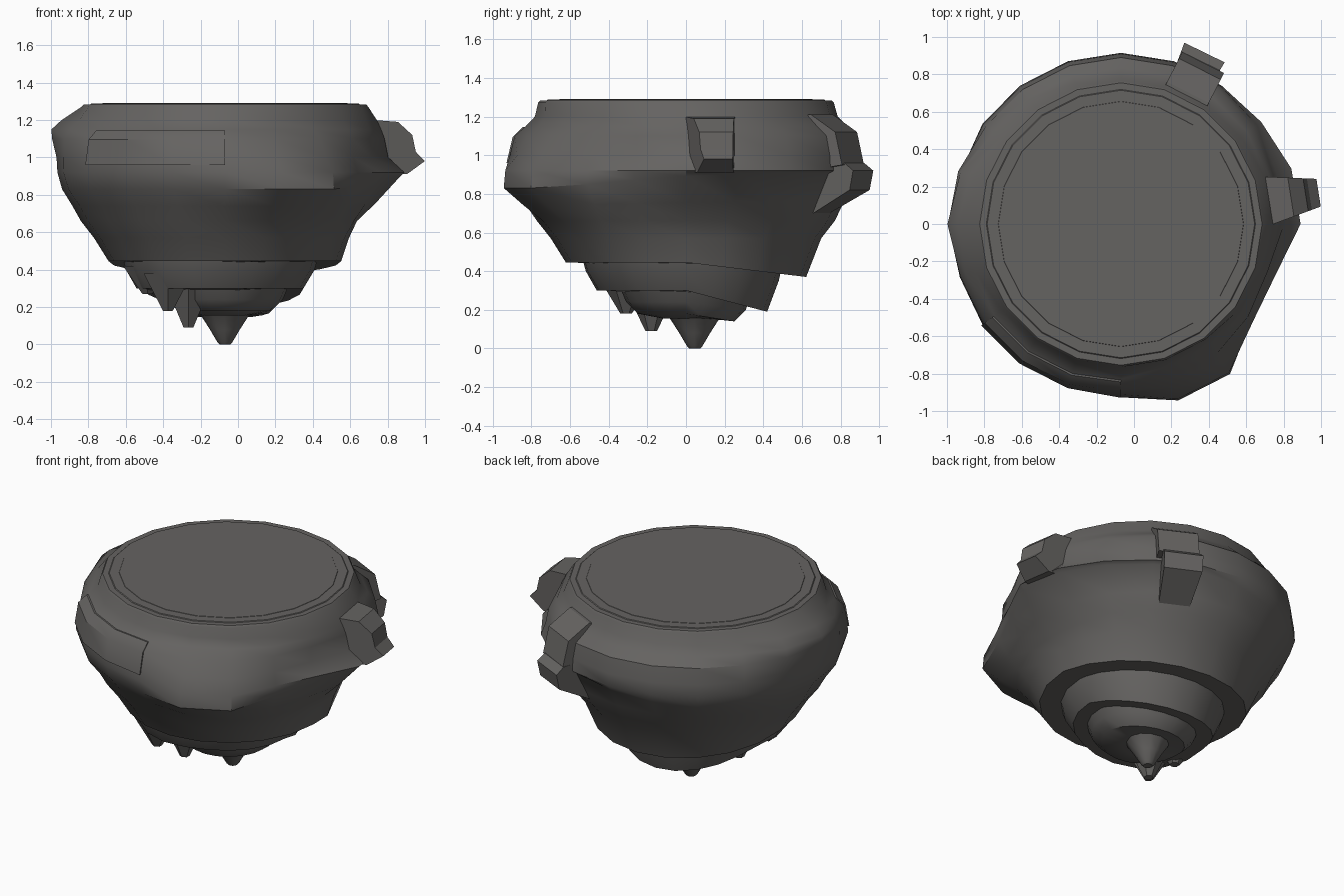
import bpy, bmesh, math
from mathutils import Vector

if "Cube" in bpy.data.objects:
    bpy.data.objects.remove(bpy.data.objects["Cube"])

CX, N = -0.07, 20

stone = bpy.data.materials.new("dark_grey_stone")
stone.diffuse_color = (0.13, 0.125, 0.12, 1)
stone.use_nodes = True
stone.node_tree.nodes["Principled BSDF"].inputs["Base Color"].default_value = stone.diffuse_color


def finish(name, bm, angle=35):
    bmesh.ops.recalc_face_normals(bm, faces=bm.faces)
    me = bpy.data.meshes.new(name)
    bm.to_mesh(me)
    bm.free()
    me.materials.append(stone)
    ob = bpy.data.objects.new(name, me)
    bpy.context.collection.objects.link(ob)
    bpy.ops.object.select_all(action='DESELECT')
    ob.select_set(True)
    bpy.context.view_layer.objects.active = ob
    bpy.ops.object.shade_smooth_by_angle(angle=math.radians(angle))


def bump(a, centre, width):
    """Smooth hill from 1 at the centre angle to 0 at +-width."""
    d = abs((a - centre + 180) % 360 - 180)
    return 0.5 + 0.5 * math.cos(math.pi * d / width) if d < width else 0.0


def ring_radius(ring, hills, a):
    return ring[1] + sum(k * bump(a, *h) for k, h in zip(ring[3:], hills))


def skin(bm, loops):
    n = len(loops[0])
    for l0, l1 in zip(loops, loops[1:]):
        for i in range(n):
            j = (i + 1) % n
            bm.faces.new((l0[i], l0[j], l1[j], l1[i]))
    bm.faces.new(loops[0])
    bm.faces.new(loops[-1])


def loft(name, rings, hills=(), cx=CX, cy=0.0, n=N):
    """Skin over rings of (z, radius, lift, amount of each hill).
    Positive lift raises the back right, negative lift lowers the back."""
    bm = bmesh.new()
    loops = []
    for ring in rings:
        loop = []
        lift = ring[2] if len(ring) > 2 else 0
        lift_dir = math.radians(40 if lift > 0 else 90)
        for i in range(n):
            a = (360 * i / n - 90) % 360
            r = ring_radius(ring, hills, a)
            t = math.radians(a)
            z = ring[0] + lift * max(0, math.cos(t - lift_dir))
            loop.append(bm.verts.new((cx + r * math.cos(t), cy + r * math.sin(t), z)))
        loops.append(loop)
    skin(bm, loops)
    finish(name, bm)


def boulder(name, angle, half, taper, profile):
    """Chunk from a (distance, z) outline, swept sideways and narrowed outwards."""
    bm = bmesh.new()
    t = math.radians(angle)
    out, side = Vector((math.cos(t), math.sin(t), 0)), Vector((-math.sin(t), math.cos(t), 0))
    far = max(p[0] for p in profile)
    loops = []
    for s in (-1, 1):
        loops.append([bm.verts.new(Vector((CX, 0, z)) + out * d
                      + side * s * (half + taper * (far - d))) for d, z in profile])
    skin(bm, loops)
    finish(name, bm, 25)


# Level round top with shallow concentric steps
loft("top_disc", [(1.29, .655), (1.282, .66), (1.25, .66)])
loft("top_inner_ring", [(1.288, .672), (1.288, .715), (1.282, .722), (1.25, .7)])

# Rock body: front right spur, hollow beside it, left lip, right swell
hills = [(297, 36), (334, 24), (176, 38), (8, 42)]
band = [(1.284, .73), (1.284, .755), (1.272, .765),
        (1.20, .785, 0, -.02, 0, .09, .03),
        (1.15, .835, 0, -.04, -.03, .095, 0),
        (1.10, .89, 0, -.03, -.07, .035, -.04),
        (1.0, .91, 0, .01, -.10, -.01, -.04),
        (.92, .915, 0, .08, -.08, -.02, .05),
        (.83, .885, .08, .125, -.06, -.015, .05)]
funnel = [(.74, .815, .02, .08, -.03, 0, -.01), (.66, .77, 0, .01, -.03, 0, -.07),
          (.57, .70, 0, 0, -.02, 0, -.04), (.445, .622, -.075)]
loft("rock_body", band + funnel, hills)

# Stepped tiers beneath, tilting down towards the back
corner = [(222, 75)]
loft("second_tier", [(.47, .50, -.03, .10), (.40, .48, -.05, .10), (.30, .42, -.11, .10)], corner)
loft("third_tier", [(.36, .36), (.24, .31, -.04), (.18, .25, -.04), (.155, .12)])

# Pointed tip
loft("bottom_tip", [(.22, .19), (.15, .125), (.08, .08), (.012, .04), (0, .028)], cy=.045, n=12)

# Hanging spikes at the front left, each one shorter and further out
for i in range(3):
    z, top = .09 + .09 * i, .34 + .04 * i
    loft("hanging_spike_%d" % (i + 1), [(top, .15), ((top + z) / 2, .09), (z, .03)],
         cx=-.265 - .11 * i, cy=(-.18, -.31, -.2)[i], n=6)


# Thin raised slab that follows the curve of the band
def slab(name, a0, a1, z0, z1, out):
    bm = bmesh.new()

    def radius(a, z):
        for p, q in zip(band, band[1:]):
            if p[0] > z >= q[0]:
                t = (p[0] - z) / (p[0] - q[0])
                return ring_radius(p, hills, a) * (1 - t) + ring_radius(q, hills, a) * t

    zs = [z1, z1 - .05, z0]
    loops = []
    for a in range(a0, a1 + 1, 18):
        c, s = math.cos(math.radians(a)), math.sin(math.radians(a))
        pts = [(radius(a, z) + out, z) for z in zs] + [(.75, z0), (.75, z1)]
        loops.append([bm.verts.new((CX + r * c, r * s, z)) for r, z in pts])
    skin(bm, loops)
    finish(name, bm)


slab("front_slab", 216, 270, .96, 1.145, .01)

# Boulder on the right, and a two-part one at the back
boulder("right_boulder", 9, .075, .2,
        [(.78, 1.2), (.92, 1.19), (1.0, 1.12), (1.02, 1.03), (1.07, .98), (.97, .91), (.78, .91)])
boulder("back_boulder_upper", 63, .125, 0,
        [(.65, 1.21), (.79, 1.21), (.93, 1.12), (.97, .95), (.65, .9)])
boulder("back_boulder_lower", 64, .12, -.1,
        [(.65, .97), (.97, .96), (1.02, .92), (1.0, .82), (.78, .70), (.65, .8)])
